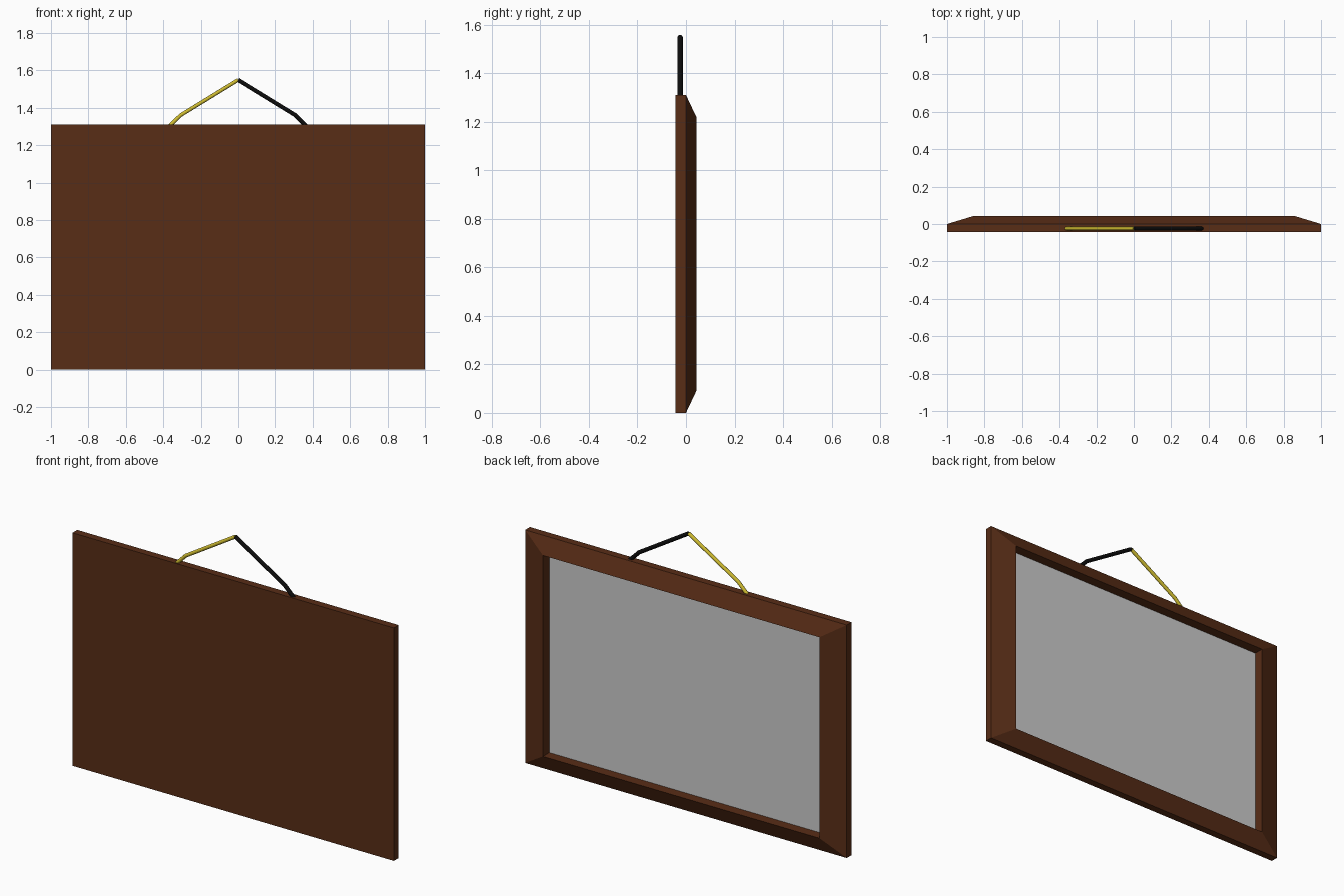
import bpy, bmesh

if "Cube" in bpy.data.objects:
    bpy.data.objects.remove(bpy.data.objects["Cube"])

W, H = 1.0, 1.31          # half width, height
IX, IZ = 0.14, 0.09       # border widths
D = 0.0425                # half depth
PANEL_Y = -0.014


def material(name, rgb):
    m = bpy.data.materials.new(name)
    m.diffuse_color = (*rgb, 1)
    m.use_nodes = True
    m.node_tree.nodes["Principled BSDF"].inputs["Base Color"].default_value = m.diffuse_color
    return m


wood = material("brown_wood", (0.098, 0.026, 0.008))
black = material("black_cord", (0.004, 0.004, 0.004))
yellow = material("yellow_cord", (0.62, 0.5, 0.03))


def add_rings(name, rings, mat=None):
    """Loft rectangles given as (y, x inset, z inset), capping both ends."""
    bm = bmesh.new()
    loops = []
    for y, ix, iz in rings:
        x = W - ix
        loops.append([bm.verts.new(p) for p in
                      ((-x, y, iz), (x, y, iz), (x, y, H - iz), (-x, y, H - iz))])
    for a, b in zip(loops, loops[1:]):
        for i in range(4):
            j = (i + 1) % 4
            bm.faces.new((a[i], a[j], b[j], b[i]))
    bm.faces.new(loops[0])
    bm.faces.new(loops[-1])
    bmesh.ops.recalc_face_normals(bm, faces=bm.faces[:])
    me = bpy.data.meshes.new(name)
    bm.to_mesh(me)
    bm.free()
    ob = bpy.data.objects.new(name, me)
    bpy.context.collection.objects.link(ob)
    if mat:
        me.materials.append(mat)
    return ob


# Frame with a flat board side, sloped border and recessed opening
add_rings("frame", [(-D, 0, 0), (0, 0, 0), (D, IX, IZ), (PANEL_Y - 0.004, IX, IZ)], wood)

# Grey picture panel at the bottom of the recess
add_rings("picture_panel", [(PANEL_Y - 0.004, IX, IZ), (PANEL_Y, IX, IZ)])


def add_cord(name, side, radius, mat):
    cu = bpy.data.curves.new(name, 'CURVE')
    cu.dimensions = '3D'
    cu.bevel_depth = radius
    cu.bevel_resolution = 2
    cu.use_fill_caps = True
    pts = [(0, 1.549), (0.308, 1.36), (0.368, 1.30)]
    sp = cu.splines.new('POLY')
    sp.points.add(len(pts) - 1)
    for p, (x, z) in zip(sp.points, pts):
        p.co = (side * x, -0.024, z, 1)
    cu.materials.append(mat)
    ob = bpy.data.objects.new(name, cu)
    bpy.context.collection.objects.link(ob)


# Hanging cord, one half of each colour
add_cord("hanging_cord_right", 1, 0.011, black)
add_cord("hanging_cord_left", -1, 0.010, yellow)
